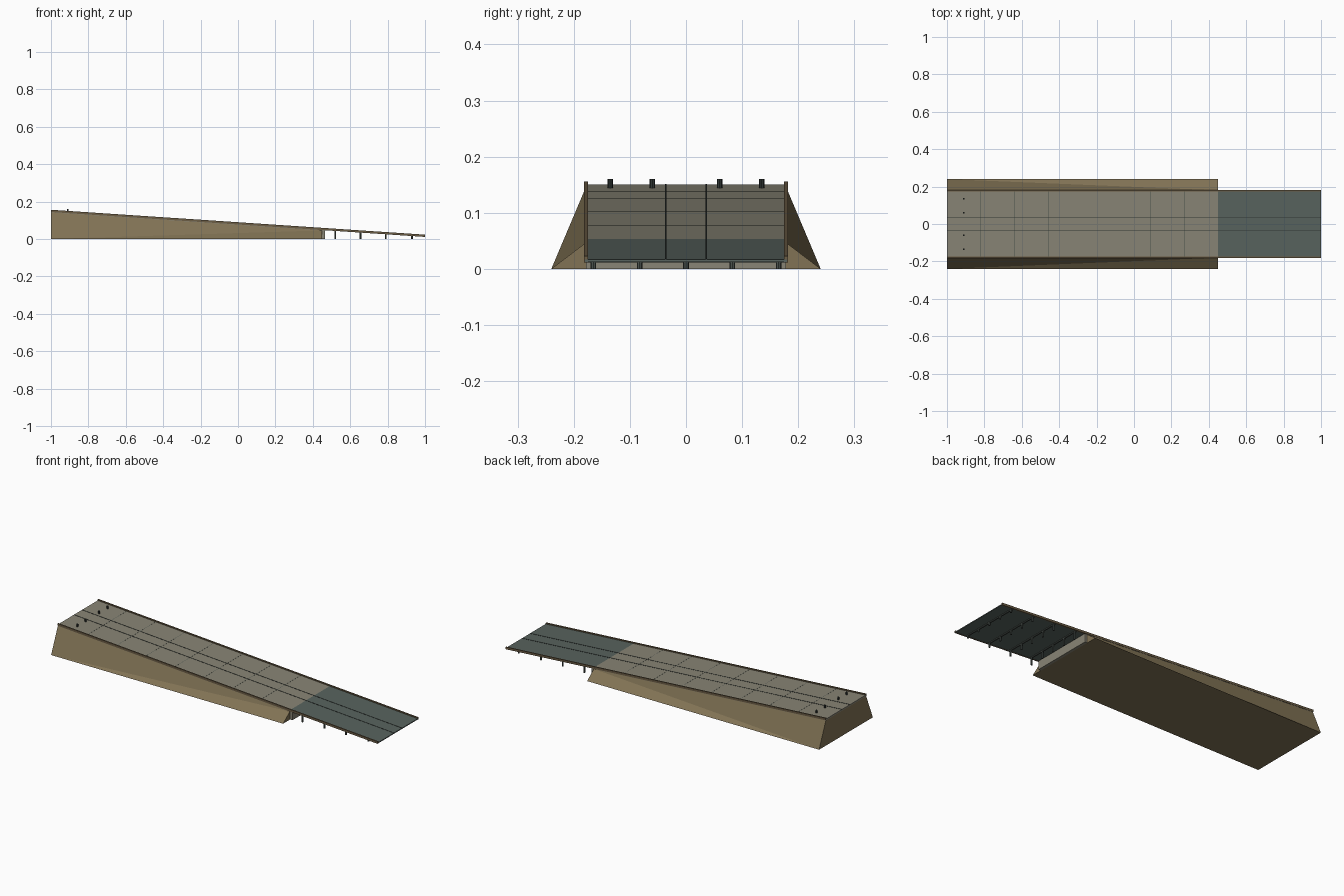
import bpy
import bmesh

cube = bpy.data.objects.get("Cube")
if cube:
    bpy.data.objects.remove(cube)


def material(name, colour):
    m = bpy.data.materials.new(name)
    m.use_nodes = True
    m.diffuse_color = (*colour, 1)
    m.node_tree.nodes["Principled BSDF"].inputs["Base Color"].default_value = (*colour, 1)
    return m


CONCRETE = material("dry concrete", (0.25, 0.235, 0.18))
WET = material("wet concrete", (0.098, 0.125, 0.112))
EARTH = material("earth bank", (0.22, 0.17, 0.09))
TIMBER = material("kerb timber", (0.15, 0.11, 0.06))
DARK = material("dark iron", (0.03, 0.038, 0.035))
STEEL = material("support steel", (0.07, 0.085, 0.075))

SHORE, EDGE, TIP = -1.0, 0.45, 1.0   # upper end, end of bank, lower end
HALF = 0.18                          # half width of the deck


def deck_z(x):
    return 0.15 - 0.0665 * (x + 1)


def mesh_object(name, bm, mat):
    bmesh.ops.recalc_face_normals(bm, faces=bm.faces)
    me = bpy.data.meshes.new(name)
    bm.to_mesh(me)
    bm.free()
    me.materials.append(mat)
    ob = bpy.data.objects.new(name, me)
    bpy.context.collection.objects.link(ob)
    return ob


def hexahedron(name, ring_a, ring_b, mat, split_sides=False):
    """Solid between two four-cornered rings."""
    bm = bmesh.new()
    a = [bm.verts.new(p) for p in ring_a]
    b = [bm.verts.new(p) for p in ring_b]
    bm.faces.new(a)
    bm.faces.new(b[::-1])
    for i in range(4):
        j = (i + 1) % 4
        if split_sides and i in (1, 3):
            low, high = (i, j) if i == 1 else (j, i)
            bm.faces.new((a[low], b[low], b[high]))
            bm.faces.new((a[low], b[high], a[high]))
        else:
            bm.faces.new((a[i], a[j], b[j], b[i]))
    return mesh_object(name, bm, mat)


def slab(name, x0, x1, y0, y1, low, high, mat):
    """Sloping box whose low and high are offsets from the deck surface."""
    def ring(x):
        z = deck_z(x)
        return [(x, y0, z + low), (x, y1, z + low), (x, y1, z + high), (x, y0, z + high)]
    return hexahedron(name, ring(x0), ring(x1), mat)


def post(name, x, y, z0, z1, radius, mat):
    bm = bmesh.new()
    bmesh.ops.create_cone(bm, cap_ends=True, segments=8, radius1=radius,
                          radius2=radius, depth=z1 - z0)
    bmesh.ops.translate(bm, verts=bm.verts, vec=(x, y, (z0 + z1) / 2))
    return mesh_object(name, bm, mat)


# Earth bank with battered sides that twist as the deck drops
def bank_ring(x):
    z = deck_z(x) - 0.008
    return [(x, -0.24, 0), (x, 0.24, 0), (x, HALF, z), (x, -HALF, z)]


hexahedron("earth_bank", bank_ring(SHORE), bank_ring(EDGE), EARTH, split_sides=True)

# Deck, dry above and wet below
slab("upper_deck", SHORE, EDGE, -HALF, HALF, -0.008, 0, CONCRETE)
slab("lower_deck", EDGE, TIP, -HALF, HALF, -0.005, 0, WET)

# Abutment wall closing the end of the bank
wall = EDGE + 0.015
wall_top = deck_z(wall) - 0.005
hexahedron("abutment_wall",
           [(EDGE, -0.178, 0), (EDGE, 0.178, 0), (EDGE, 0.178, wall_top), (EDGE, -0.178, wall_top)],
           [(wall, -0.178, 0), (wall, 0.178, 0), (wall, 0.178, wall_top), (wall, -0.178, wall_top)],
           CONCRETE)

# Kerbs and guide strips, mirrored across the centre line
for side, s in (("left", 1), ("right", -1)):
    inner, outer = sorted((s * 0.175, s * 0.182))
    slab(side + "_kerb", SHORE, TIP, inner, outer, -0.006, 0.006, TIMBER)
    slab(side + "_guide_strip", SHORE, TIP, s * 0.036 - 0.0015, s * 0.036 + 0.0015,
         -0.002, 0.0012, DARK)

# Thin joints between the concrete panels
PANELS = 8
for i in range(1, PANELS):
    x = SHORE + (EDGE - SHORE) * i / PANELS
    slab(f"panel_joint_{i}", x - 0.0008, x + 0.0008, -0.175, 0.175, -0.002, 0.0004, STEEL)

# Mooring bollards near the upper end
for i, y in enumerate((-0.135, -0.06, 0.06, 0.135)):
    post(f"bollard_{i + 1}", -0.91, y, 0.14, 0.16, 0.005, DARK)

# Posts and cross beams under the lower deck
for row, x in enumerate((0.52, 0.655, 0.79, 0.93)):
    slab(f"cross_beam_{row + 1}", x - 0.004, x + 0.004, -0.175, 0.175, -0.010, -0.004, STEEL)
    for col in range(-2, 3):
        post(f"support_post_{row + 1}_{col + 3}", x, col * 0.0825, 0,
             deck_z(x) - 0.005, 0.005, STEEL)
